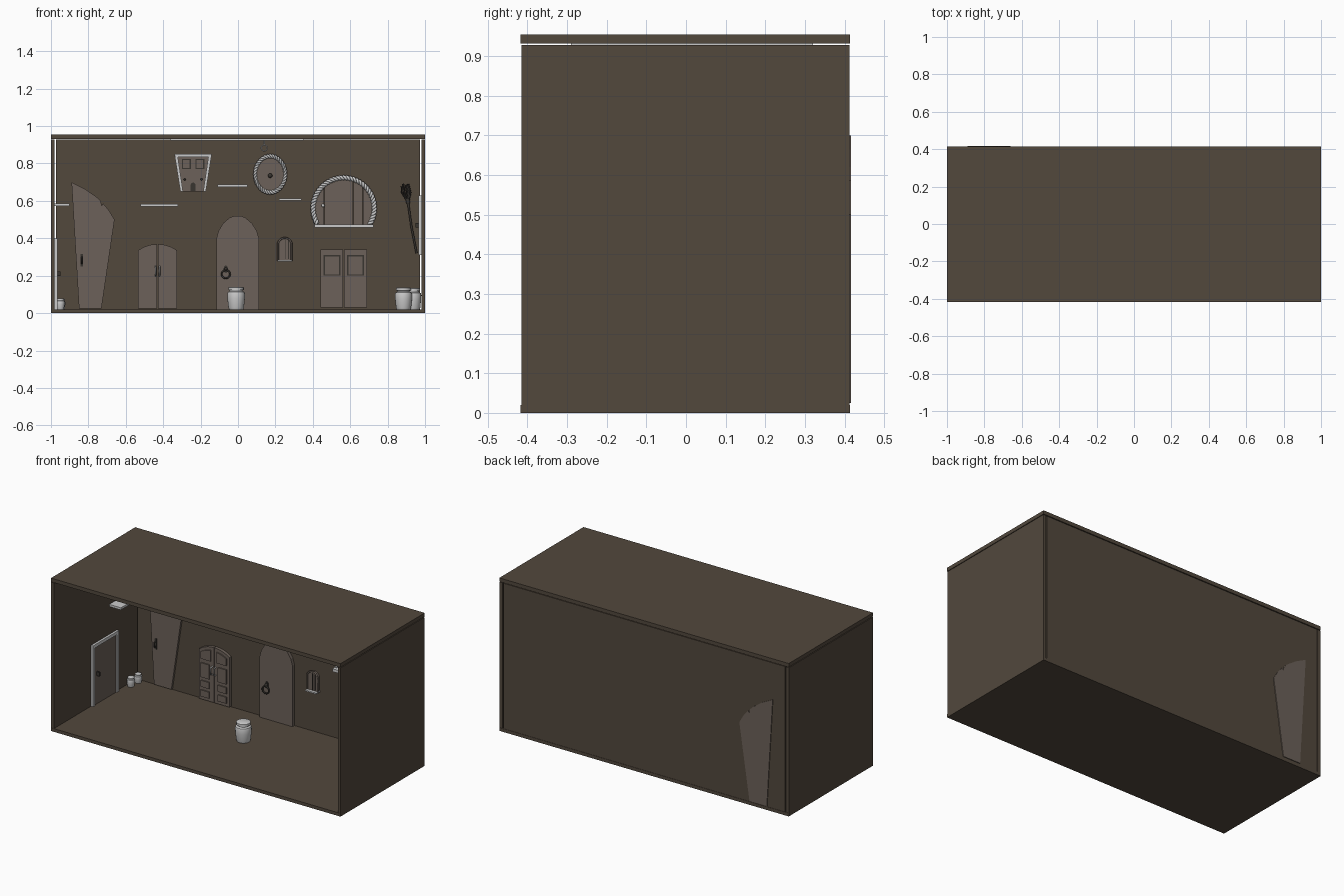
import bpy, bmesh, math, random
from mathutils import Vector

if "Cube" in bpy.data.objects:
    bpy.data.objects.remove(bpy.data.objects["Cube"])
random.seed(4)

def material(name, c):
    m = bpy.data.materials.new(name)
    m.diffuse_color = (*c, 1)
    m.use_nodes = True
    m.node_tree.nodes["Principled BSDF"].inputs["Base Color"].default_value = m.diffuse_color
    return m

WALL = material("wall_brown", (0.085, 0.065, 0.046))
DOOR = material("door_brown", (0.15, 0.12, 0.10))
DARK = material("dark_iron", (0.04, 0.035, 0.03))
INNER, FRONT = 0.398, 0.378      # back wall surface, door fronts

def finish(name, bm, mat=None, smooth=False):
    bmesh.ops.recalc_face_normals(bm, faces=bm.faces[:])
    me = bpy.data.meshes.new(name)
    bm.to_mesh(me)
    bm.free()
    ob = bpy.data.objects.new(name, me)
    bpy.context.collection.objects.link(ob)
    if mat:
        me.materials.append(mat)
    if smooth:
        bpy.ops.object.select_all(action='DESELECT')
        ob.select_set(True)
        bpy.context.view_layer.objects.active = ob
        bpy.ops.object.shade_smooth_by_angle(angle=math.radians(40))
    return ob

def box(name, x0, x1, y0, y1, z0, z1, mat=None):
    bm = bmesh.new()
    bmesh.ops.create_cube(bm, size=1)
    for v in bm.verts:
        v.co = ((x0 + x1) / 2 + v.co.x * (x1 - x0), (y0 + y1) / 2 + v.co.y * (y1 - y0),
                (z0 + z1) / 2 + v.co.z * (z1 - z0))
    return finish(name, bm, mat)

def prism(name, pts, y0, y1, mat=None):
    """Extrude an (x, z) outline along y."""
    bm = bmesh.new()
    f = bm.faces.new([bm.verts.new((x, y0, z)) for x, z in pts])
    ext = bmesh.ops.extrude_face_region(bm, geom=[f])
    bmesh.ops.translate(bm, vec=(0, y1 - y0, 0),
                        verts=[g for g in ext['geom'] if isinstance(g, bmesh.types.BMVert)])
    return finish(name, bm, mat)

def lathe(name, prof, loc, s=1.0, mat=None, n=20):
    bm = bmesh.new()
    vs = [bm.verts.new((r * s, 0, z * s)) for r, z in prof]
    es = [bm.edges.new(p) for p in zip(vs, vs[1:])]
    bmesh.ops.spin(bm, geom=vs + es, cent=(0, 0, 0), axis=(0, 0, 1), angle=math.tau, steps=n)
    bmesh.ops.remove_doubles(bm, verts=bm.verts[:], dist=1e-5)
    bmesh.ops.translate(bm, verts=bm.verts[:], vec=loc)
    return finish(name, bm, mat, True)

def tube(name, lines, r, mat=None, cyclic=False):
    """Round bars along point paths, turned into a mesh."""
    cu = bpy.data.curves.new(name, 'CURVE')
    cu.dimensions = '3D'
    cu.bevel_depth, cu.bevel_resolution, cu.use_fill_caps = r, 1, True
    for pts in lines:
        sp = cu.splines.new('POLY')
        sp.points.add(len(pts) - 1)
        for p, co in zip(sp.points, pts):
            p.co = (*co, 1)
        sp.use_cyclic_u = cyclic
        sp.use_smooth = True
    if mat:
        cu.materials.append(mat)
    ob = bpy.data.objects.new(name, cu)
    bpy.context.collection.objects.link(ob)
    bpy.ops.object.select_all(action='DESELECT')
    ob.select_set(True)
    bpy.context.view_layer.objects.active = ob
    bpy.ops.object.convert(target='MESH')

def ring(name, x, y, z, R, r, mat):
    a = [math.tau * i / 20 for i in range(20)]
    tube(name, [[(x + R * math.cos(t), y, z + R * math.sin(t)) for t in a]], r, mat, True)

def rope(name, cx, cz, R, a0, a1, r, turns, cyclic=False):
    n, lines = turns * 8, []
    for ph in (0, math.pi):
        pts = []
        for i in range(n if cyclic else n + 1):
            t = i / n
            a, w = a0 + (a1 - a0) * t, math.tau * turns * t + ph
            q = R + r * math.cos(w)
            pts.append((cx + q * math.cos(a), FRONT + r * math.sin(w), cz + q * math.sin(a)))
        lines.append(pts)
    tube(name, lines, r, None, cyclic)

def arc(cx, cz, rx, rz, a0, a1, n):
    return [(cx + rx * math.cos(math.radians(a0 + (a1 - a0) * i / n)),
             cz + rz * math.sin(math.radians(a0 + (a1 - a0) * i / n))) for i in range(n + 1)]

def knob(name, x, z, r=0.008, y=FRONT, mat=DARK):
    bm = bmesh.new()
    bmesh.ops.create_uvsphere(bm, u_segments=12, v_segments=8, radius=r)
    bmesh.ops.translate(bm, verts=bm.verts[:], vec=(x, y - r * .8, z))
    finish(name, bm, mat, True)

# room shell
box("floor", -1, 1, -.417, .414, 0, .02, WALL)
box("ceiling", -1, 1, -.417, .414, .932, .955, WALL)
box("back_wall", -.974, .974, INNER, .412, .02, .928, WALL)
for s, side in ((-1, "left"), (1, "right")):
    box(side + "_wall", min(s, s * .98), max(s, s * .98), -.415, .412, .02, .928, WALL)

# ceiling hatch with ring pull
box("hatch_panel", -.34, .33, -.27, .30, .926, .934, DOOR)
for nm, d in (("left", (-.36, -.34, -.29, .32)), ("right", (.33, .35, -.29, .32)),
              ("front", (-.34, .33, -.29, -.27)), ("back", (-.34, .33, .30, .32))):
    box("hatch_frame_" + nm, *d, .922, .934)
tube("hatch_pull_stem", [[(.14, 0, .93), (.14, 0, .90)]], .004)
ring("hatch_pull_ring", .14, 0, .883, .016, .0035, None)

# crooked door cut through the back wall
prism("crooked_door", [(-.89, .70), (-.82, .665), (-.755, .62), (-.735, .60), (-.728, .575), (-.722, .587),
                       (-.69, .55), (-.66, .50), (-.73, .025), (-.85, .025)], .385, .4165, DOOR)
box("crooked_door_plate", -.842, -.828, .380, .386, .25, .315, DARK)
tube("crooked_door_handle", [[(-.835, .382, .30), (-.835, .365, .295), (-.835, .365, .27), (-.835, .382, .265)]], .004, DARK)

# arched double door with raised panels
for s, side in ((-1, "left"), (1, "right")):
    X = lambda d: -.43 + s * d
    prism("arched_double_door_" + side, [(X(.002), .025), (X(.105), .025), (X(.105), .335), (X(.075), .353),
                                         (X(.04), .365), (X(.002), .369)], FRONT, INNER, DOOR)
    prism("arched_top_panel_" + side, [(X(.02), .28), (X(.088), .28), (X(.088), .325), (X(.055), .34), (X(.02), .348)],
          FRONT - .007, FRONT, DOOR)
    for i, (a, b) in enumerate(((.165, .255), (.105, .145), (.045, .085))):
        box(f"arched_panel_{side}_{i}", *sorted((X(.03), X(.088))), FRONT - .007, FRONT, a, b, DOOR)
    tube("arched_handle_" + side, [[(X(.011), FRONT, .25), (X(.011), .36, .245), (X(.011), .36, .205), (X(.011), FRONT, .20)]], .004)

# tall centre door with knocker
prism("centre_door", [(-.115, .02), (.112, .02), (.112, .40), (.10, .44), (.075, .48), (.04, .51), (.015, .52),
                      (-.02, .52), (-.045, .51), (-.08, .48), (-.104, .44), (-.115, .40)], FRONT, INNER, DOOR)
prism("knocker_plate", arc(-.065, .235, .012, .02, 0, 340, 17), FRONT - .006, FRONT, DARK)
ring("knocker_ring", -.065, FRONT - .012, .208, .022, .005, DARK)
knob("knocker_boss", -.065, .235, .009)

# small shuttered window
prism("small_window", [(.215, .28), (.285, .28)] + arc(.25, .365, .035, .035, 0, 180, 10), FRONT, INNER, DOOR)
tube("small_window_trim", [[(x, FRONT, z) for x, z in [(.287, .28)] + arc(.25, .365, .037, .037, 0, 180, 10) + [(.213, .28)]]], .005, DOOR)
for i in range(2):
    box(f"small_window_bar_{i}", .25 + i * .018, .254 + i * .018, FRONT - .005, FRONT, .29, .39, DARK)
box("small_window_sill", .212, .288, .36, INNER, .276, .284)

# square double door
for s, side in ((-1, "left"), (1, "right")):
    X = lambda d: .565 + s * d
    box("square_door_" + side, *sorted((X(.003), X(.125))), FRONT, INNER, .03, .34, DOOR)
    a, b = sorted((X(.018), X(.108)))
    for nm, d in (("l", (a, a + .007, .20, .31)), ("r", (b - .007, b, .20, .31)),
                  ("b", (a + .007, b - .007, .20, .207)), ("t", (a + .007, b - .007, .303, .31))):
        box(f"square_door_trim_{side}_{nm}", d[0], d[1], FRONT - .006, FRONT, d[2], d[3], DARK)

# half-round plank door with rope arch and sill
cx, cz, R = .565, .56, .158
for i in range(6):
    x0 = cx - .154 + i * .308 / 6
    x1 = x0 + .0500
    xs = [x1 + (x0 - x1) * k / 6 for k in range(7)]
    h = lambda x: math.sqrt(max(R * R - (x - cx) ** 2, 0))
    low = lambda x: max(.472, cz - h(x))
    prism(f"round_top_plank_{i}", [(x, low(x)) for x in reversed(xs)] + [(x, cz + h(x)) for x in xs], FRONT, INNER, DOOR)
rope("rope_arch", cx, cz, .164, math.radians(-31), math.radians(211), .0075, 20)
box("rope_arch_sill", .41, .724, .345, INNER, .457, .475)
knob("round_top_knob", .455, .575, .009, FRONT, None)

# round porthole door with rope rim
prism("porthole_door", arc(.172, .742, .078, .095, 0, 348.75, 31), FRONT, INNER, DOOR)
rope("porthole_rope", .172, .742, .081, 0, math.tau, .0055, 18, True)
bpy.context.object.scale.z = 1.2
bpy.context.object.location.z = -.742 * .2
knob("porthole_knob", .172, .735, .012)

# tapered door with frame and two panes
T = [(-.34, .85), (-.14, .85), (-.172, .65), (-.308, .65)]
prism("tapered_door", T, FRONT + .003, INNER, DOOR)
prism("tapered_frame_top", [(-.34, .85), (-.14, .85), (-.143, .836), (-.337, .836)], .368, INNER)
for s, side in ((-1, "left"), (1, "right")):
    X = lambda d: -.24 + s * d
    prism("tapered_frame_" + side, [(X(.098), .838), (X(.082), .838), (X(.054), .65), (X(.068), .65)], .368, INNER)
    a, b = sorted((X(.012), X(.06)))
    box("pane_trim_" + side, a, b, FRONT - .004, FRONT + .003, .77, .825, DARK)
    box("pane_" + side, a + .007, b - .007, FRONT - .007, FRONT, .777, .818, DOOR)
    knob("tapered_stud_" + side, X(.045), .715, .006)
prism("tapered_flap", [(-.254, .652), (-.226, .652)] + arc(-.24, .68, .014, .018, 0, 180, 8), FRONT - .005, FRONT + .003, DARK)

# shelves
box("shelf_centre", -.11, .05, .31, INNER, .675, .687)
box("shelf_low", -.52, -.32, .31, INNER, .570, .583)
box("shelf_right", .22, .34, .31, INNER, .601, .614)
box("shelf_side", -.98, -.90, .13, .33, .573, .587)

# framed doors on the side walls
for side, s, y0, y1, z0, z1 in (("left", -1, -.05, .205, .02, .40), ("right", 1, -.12, .12, .31, .63)):
    def wallbox(nm, d, a, b, c, e, mat=None):
        box(f"{side}_side_{nm}", *sorted((s * .98, s * (.98 - d))), a, b, c, e, mat)
    wallbox("door", .008, y0 + .02, y1 - .02, z0, z1 - .02, DOOR)
    wallbox("frame_a", .014, y0, y0 + .02, z0, z1)
    wallbox("frame_b", .014, y1 - .02, y1, z0, z1)
    wallbox("frame_top", .014, y0 + .02, y1 - .02, z1 - .02, z1)
    if s > 0:
        wallbox("frame_bottom", .014, y0 + .02, y1 - .02, z0, z0 + .02)
    wallbox("handle", .03, y0 + .04, y0 + .05, (z0 + z1) / 2 - .012, (z0 + z1) / 2 + .012, DARK)

# pots
POT = [(0, 0), (.040, 0), (.044, .01), (.049, .06), (.050, .085), (.047, .097), (.036, .103), (.036, .108),
       (.043, .109), (.043, .124), (.038, .127), (0, .127)]
for nm, loc, s in (("centre", (-.01, .068, .02), .95), ("corner_a", (.885, .29, .02), .92), ("corner_b", (.935, .345, .02), .9),
                   ("small_a", (-.95, .30, .02), .46), ("small_b", (-.945, .365, .02), .44)):
    lathe("pot_" + nm, POT, loc, s)

# twig broom leaning on the back wall
tip, neck = Vector((.955, .375, .32)), Vector((.908, .375, .60))
ax = (neck - tip).normalized()
tube("broom_handle", [[tip, (tip + neck) / 2 + Vector((-.004, 0, 0)), neck]], .006, DARK)
tube("broom_binding", [[neck - ax * .015, neck + ax * .012]], .012, DARK)
twigs = []
for i in range(26):
    a, q = random.uniform(0, math.tau), random.uniform(.2, 1)
    d = Vector((math.cos(a), math.sin(a) * .6, 0)) * q
    twigs.append([neck + d * .008, neck + ax * .045 + d * .03, neck + ax * random.uniform(.075, .095) + d * .026])
tube("broom_twigs", twigs, .003, DARK)
